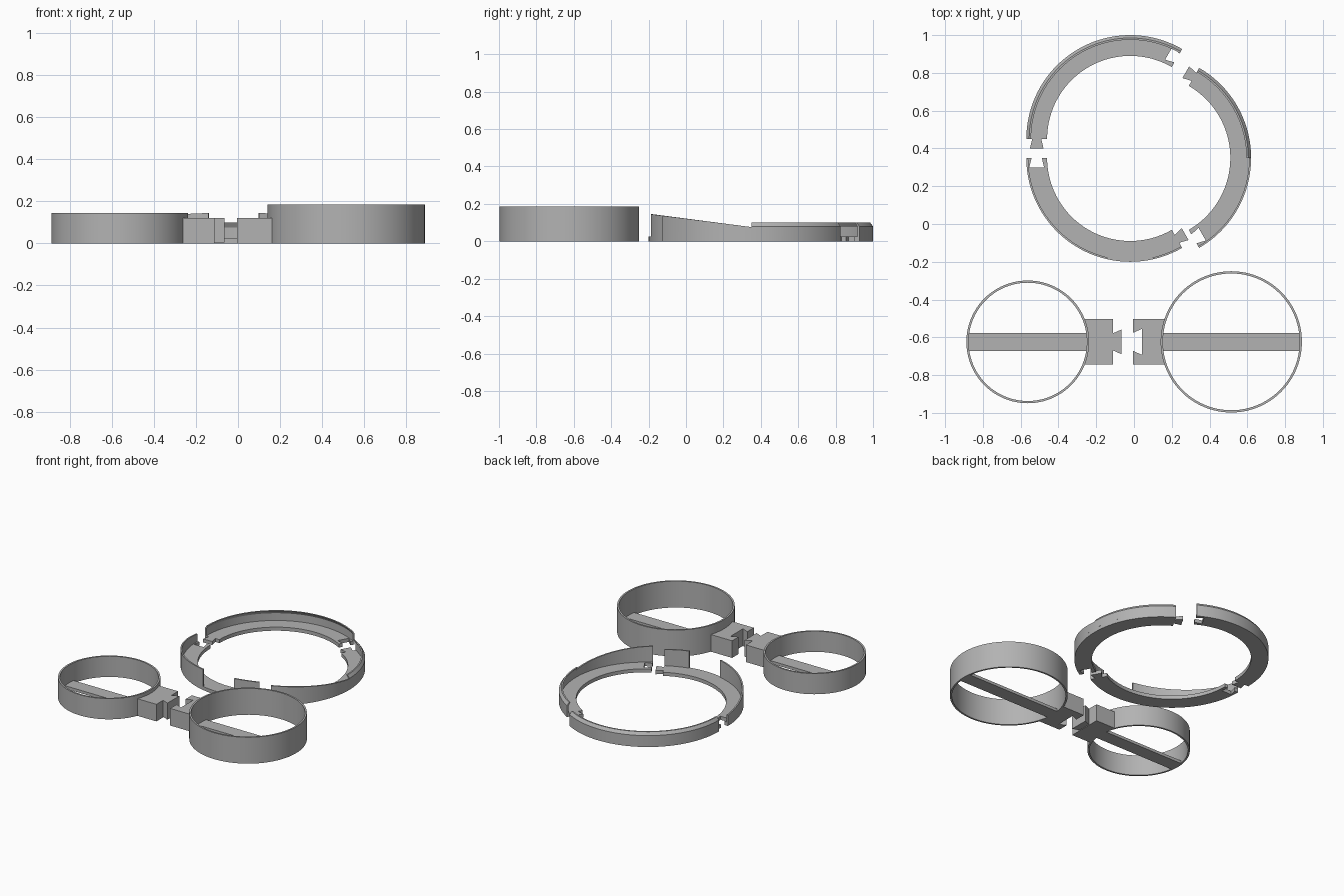
import bpy, bmesh
from math import cos, sin, radians, pi, sqrt

if "Cube" in bpy.data.objects:
    bpy.data.objects.remove(bpy.data.objects["Cube"], do_unlink=True)

GREY = (0.45, 0.45, 0.45, 1)
grey = bpy.data.materials.new("plain grey")
grey.use_nodes = True
grey.diffuse_color = GREY
grey.node_tree.nodes["Principled BSDF"].inputs["Base Color"].default_value = GREY


def finish(name, bm):
    bmesh.ops.recalc_face_normals(bm, faces=bm.faces)
    mesh = bpy.data.meshes.new(name)
    bm.to_mesh(mesh)
    bm.free()
    mesh.materials.append(grey)
    obj = bpy.data.objects.new(name, mesh)
    bpy.context.collection.objects.link(obj)
    bpy.ops.object.select_all(action="DESELECT")
    obj.select_set(True)
    bpy.context.view_layer.objects.active = obj
    bpy.ops.object.shade_smooth_by_angle(angle=radians(25))
    return obj


def prism(name, outline, z0, z1):
    """Extrude a flat outline between two heights."""
    bm = bmesh.new()
    low = [bm.verts.new((x, y, z0)) for x, y in outline]
    high = [bm.verts.new((x, y, z1)) for x, y in outline]
    n = len(outline)
    bm.faces.new(low[::-1])
    bm.faces.new(high)
    for i in range(n):
        j = (i + 1) % n
        bm.faces.new((low[i], low[j], high[j], high[i]))
    return finish(name, bm)


def sweep(name, centre, start, end, profile, closed=False, steps=40):
    """Sweep a (radius, height) profile around a centre; profile depends on y."""
    bm = bmesh.new()
    rings = []
    for i in range(steps if closed else steps + 1):
        a = radians(start + (end - start) * i / steps)
        rings.append([bm.verts.new((centre[0] + r * cos(a), centre[1] + r * sin(a), z))
                      for r, z in profile(centre[1] + OUTER * sin(a))])
    n = len(rings[0])
    for i in range(steps):
        p, q = rings[i], rings[(i + 1) % len(rings)]
        for k in range(n):
            m = (k + 1) % n
            bm.faces.new((p[k], p[m], q[m], q[k]))
    if not closed:
        bm.faces.new(rings[0])
        bm.faces.new(rings[-1])
    return finish(name, bm)


# Split ring: three dovetailed floor arcs carrying thin outer walls
OUTER, INNER, WALL, FLOOR = 0.55, 0.44, 0.54, 0.025
MID = (OUTER + INNER) / 2
DEPTH = 0.05


def arc_floor(name, centre, start):
    end = start + 120

    def at(angle, r, t=0):
        a = radians(angle)
        return (centre[0] + r * cos(a) - t * sin(a), centre[1] + r * sin(a) + t * cos(a))

    steps = 40
    angles = [start + 120 * i / steps for i in range(steps + 1)]
    outline = [at(a, OUTER) for a in angles]
    tenon = [(0.024, 0), (0.036, DEPTH), (-0.036, DEPTH), (-0.024, 0)]
    outline += [at(end, MID + r, t) for r, t in tenon]
    outline += [at(a, INNER) for a in reversed(angles)]
    socket = [(-0.027, 0), (-0.039, DEPTH), (0.039, DEPTH), (0.027, 0)]
    outline += [at(start, MID + r, t) for r, t in socket]
    prism(name, outline, 0, FLOOR)


def lip(y):
    return [(OUTER, FLOOR), (OUTER, 0.08), (0.535, 0.1),
            (0.525, 0.1), (WALL, 0.076), (WALL, FLOOR)]


def ramp(y):
    top = 0.076 + 0.128 * (0.35 - y)
    return [(OUTER, FLOOR), (OUTER, top), (WALL, top), (WALL, FLOOR)]


back_c, side_c, front_c = (-0.02, 0.45), (0.07, 0.35), (-0.02, 0.35)
arc_floor("back_arc_floor", back_c, 60)
arc_floor("side_arc_floor", side_c, -60)
arc_floor("front_arc_floor", front_c, 180)
sweep("back_lipped_wall", back_c, 60, 180, lip)
sweep("side_lipped_wall", side_c, 0, 60, lip)
sweep("side_ramp_wall", side_c, -60, 0, ramp)
sweep("front_ramp_wall", front_c, 180, 257.3, ramp)
sweep("front_tab_wall", front_c, 282.7, 300, ramp, steps=8)

# Two round hoops, each with a cross bar and a dovetailed connector block
HOOP_Y, BAR, HALF, BLOCK_TOP = -0.624, 0.048, 0.12, 0.12


def hoop(name, cx, radius, height):
    thick = 0.012
    sweep(name + "_wall", (cx, HOOP_Y), 0, 360,
          lambda y: [(radius, 0), (radius, height), (radius - thick, height), (radius - thick, 0)],
          closed=True, steps=96)
    x = sqrt((radius - thick / 2) ** 2 - BAR ** 2)
    prism(name + "_bar", [(cx + sx * x, HOOP_Y + sy * BAR)
                          for sx, sy in ((-1, -1), (1, -1), (1, 1), (-1, 1))], 0, 0.02)


def block_back(cx, radius, side):
    """Curved rear edge of a connector block, following its hoop wall."""
    ys = [-HALF + 2 * HALF * i / 12 for i in range(13)]
    return [(cx + side * sqrt(radius ** 2 - y * y), HOOP_Y + y) for y in ys]


small_x, small_r, big_x, big_r = -0.5625, 0.325, 0.515, 0.374
hoop("small_hoop", small_x, small_r, 0.145)
hoop("big_hoop", big_x, big_r, 0.185)

prism("small_connector", block_back(small_x, small_r - 0.006, 1) +
      [(-0.112, HOOP_Y + HALF), (-0.112, HOOP_Y - HALF)], 0, BLOCK_TOP)
prism("small_connector_tenon", [(-0.112, HOOP_Y - 0.045), (-0.065, HOOP_Y - 0.066),
                                (-0.065, HOOP_Y + 0.066), (-0.112, HOOP_Y + 0.045)],
      0.004, BLOCK_TOP)
prism("big_connector", block_back(big_x, big_r - 0.006, -1) +
      [(-0.005, HOOP_Y + HALF), (-0.005, HOOP_Y + 0.048), (0.043, HOOP_Y + 0.069),
       (0.043, HOOP_Y - 0.069), (-0.005, HOOP_Y - 0.048), (-0.005, HOOP_Y - HALF)],
      0, BLOCK_TOP)
